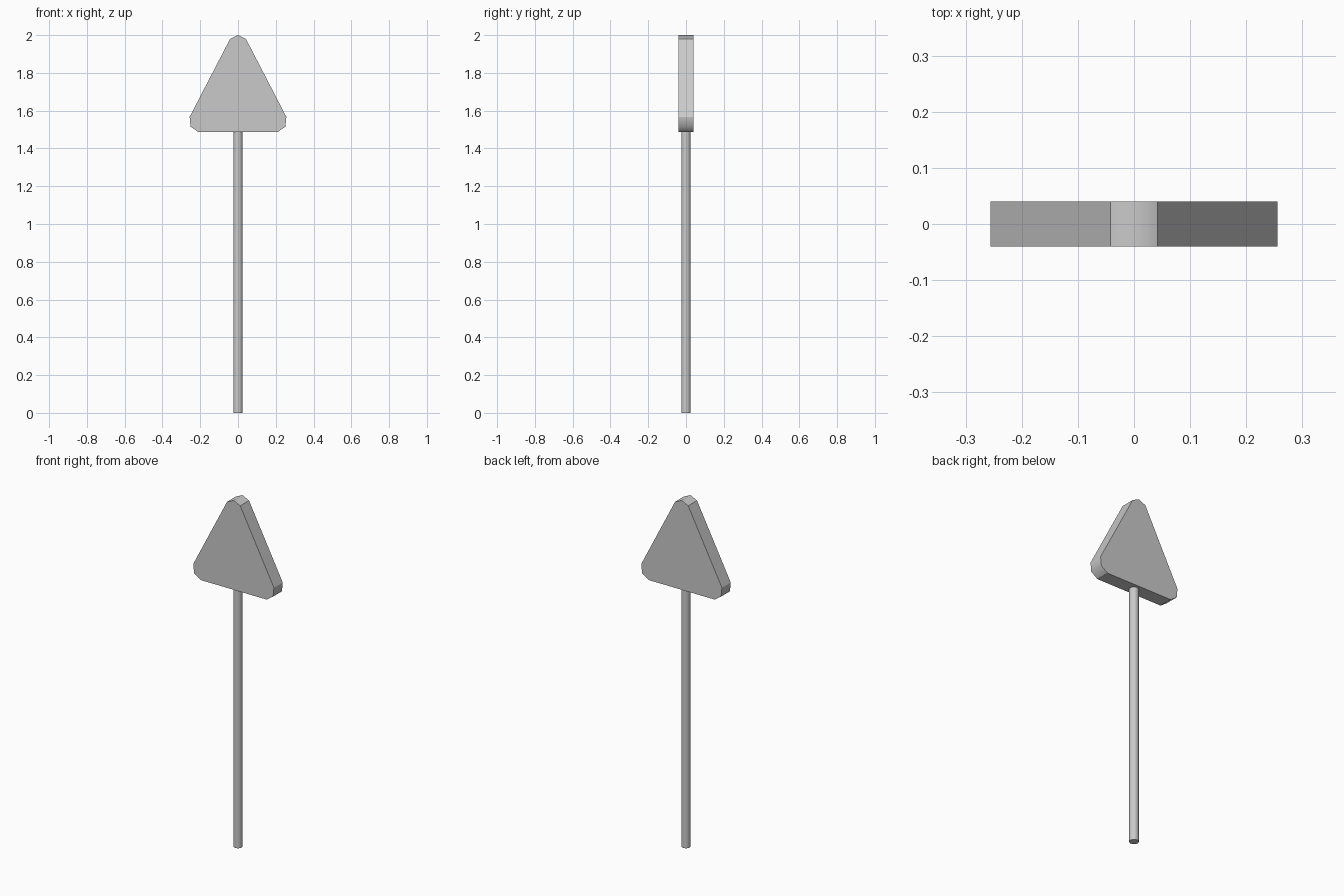
import bpy
import bmesh

cube = bpy.data.objects.get("Cube")
if cube:
    bpy.data.objects.remove(cube, do_unlink=True)

# One plain grey for the whole model
grey = bpy.data.materials.new("light_grey")
grey.use_nodes = True
colour = (0.59, 0.59, 0.59, 1)
grey.diffuse_color = colour
grey.node_tree.nodes["Principled BSDF"].inputs["Base Color"].default_value = colour

TOP, BASE, HALF_DEPTH, POLE_RADIUS = 2.0, 1.487, 0.04, 0.025


def sign_panel():
    """Triangular plate with faceted, softly shaded corners."""
    right = [(0.042, 1.98), (0.256, 1.567), (0.251, 1.515), (0.21, BASE)]
    left = [(-x, z) for x, z in reversed(right)]
    outline = [(0, TOP)] + right + left
    bm = bmesh.new()
    front = bm.faces.new([bm.verts.new((x, -HALF_DEPTH, z)) for x, z in outline])
    grown = bmesh.ops.extrude_face_region(bm, geom=[front], use_keep_orig=True)
    new_verts = [v for v in grown["geom"] if isinstance(v, bmesh.types.BMVert)]
    bmesh.ops.translate(bm, verts=new_verts, vec=(0, 2 * HALF_DEPTH, 0))
    bmesh.ops.recalc_face_normals(bm, faces=bm.faces)
    for face in bm.faces:
        face.smooth = True
    # Only the middle edge of each corner stays soft
    for edge in bm.edges:
        a, b = (v.co for v in edge.verts)
        across = abs(a.y - b.y) > HALF_DEPTH
        middle = a.z > TOP - 0.01 or abs(a.z - 1.515) < 0.01
        edge.smooth = across and middle
    mesh = bpy.data.meshes.new("sign_panel")
    bm.to_mesh(mesh)
    bm.free()
    panel = bpy.data.objects.new("sign_panel", mesh)
    bpy.context.collection.objects.link(panel)
    return panel


def pole():
    """Round post from the ground to the underside of the panel."""
    bpy.ops.mesh.primitive_cylinder_add(
        vertices=16, radius=POLE_RADIUS, depth=BASE, location=(0, 0, BASE / 2))
    post = bpy.context.object
    post.name = "pole"
    bpy.ops.object.shade_smooth_by_angle()
    return post


for part in (pole(), sign_panel()):
    part.data.materials.append(grey)
